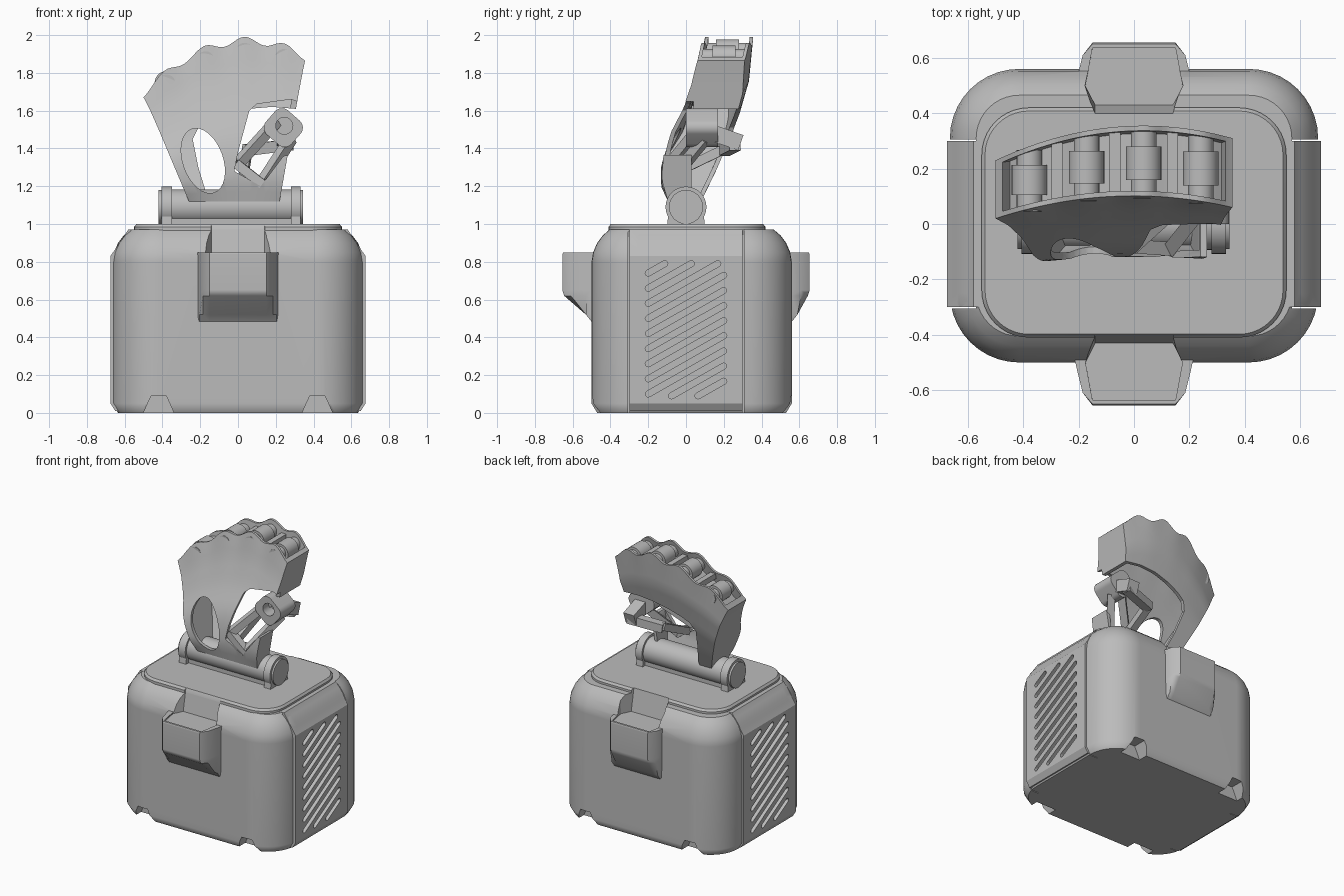
import bpy, bmesh, math
from mathutils import Vector

if "Cube" in bpy.data.objects:
    bpy.data.objects.remove(bpy.data.objects["Cube"])

grey = bpy.data.materials.new("matte_grey")
grey.use_nodes = True
COLOUR = (0.5, 0.5, 0.5, 1)
grey.diffuse_color = COLOUR
grey.node_tree.nodes["Principled BSDF"].inputs["Base Color"].default_value = COLOUR


def loft(name, *stacks, strip_caps=False):
    """Closed solid(s), each skinned over a stack of rings."""
    bm = bmesh.new()
    for rings in stacks:
        rows = [[bm.verts.new(p) for p in ring] for ring in rings]
        n = len(rows[0])
        for lo, hi in zip(rows, rows[1:]):
            for i in range(n):
                j = (i + 1) % n
                bm.faces.new((lo[i], lo[j], hi[j], hi[i]))
        for cap in (rows[0], rows[-1]):
            if strip_caps:
                for i in range(n // 2 - 1):
                    bm.faces.new((cap[i], cap[i + 1], cap[n - 2 - i], cap[n - 1 - i]))
            else:
                bm.faces.new(cap)
    bmesh.ops.recalc_face_normals(bm, faces=bm.faces)
    me = bpy.data.meshes.new(name)
    bm.to_mesh(me)
    bm.free()
    me.materials.append(grey)
    ob = bpy.data.objects.new(name, me)
    bpy.context.collection.objects.link(ob)
    return ob


def combine(target, tool, operation="DIFFERENCE"):
    mod = target.modifiers.new("bool", "BOOLEAN")
    mod.operation, mod.solver, mod.object = operation, "EXACT", tool
    bpy.context.view_layer.objects.active = target
    bpy.ops.object.modifier_apply(modifier=mod.name)
    bpy.data.objects.remove(tool)


def along_y(points, y0, y1):
    return [[(x, y, z) for x, z in points] for y in (y0, y1)]


def along_x(points, x0, x1):
    return [[(x, y, z) for y, z in points] for x in (x0, x1)]


def rounded(hx, hy, r, z, cy=0.0, steps=10):
    ring = []
    for q, (sx, sy) in enumerate(((1, 1), (-1, 1), (-1, -1), (1, -1))):
        for k in range(steps + 1):
            a = math.pi / 2 * (q + k / steps)
            ring.append((sx * (hx - r) + r * math.cos(a), cy + sy * (hy - r) + r * math.sin(a), z))
    return ring


def rod(name, a, b, r, sides=28, roll=0.0):
    a, b = Vector(a), Vector(b)
    q = (b - a).to_track_quat("Z", "Y")
    ring = [q @ Vector((r * math.cos(t), r * math.sin(t), 0))
            for t in (2 * math.pi * k / sides + roll for k in range(sides))]
    return loft(name, [[p + a for p in ring], [p + b for p in ring]])


def bar(name, a, b, w):
    return rod(name, a, b, w * 0.71, 4, math.pi / 4)


# Body shell with a soft shoulder and chamfered foot
PROFILE = ((0, .03), (.05, .0), (.8, .0), (.85, .008), (.9, .03), (.94, .06), (.97, .095))
body = loft("body", [rounded(.665 - i, .53 - i, .25 - i, z, .03) for z, i in PROFILE])

# Flat side panels
for s in (1, -1):
    outline = [(.5, .01), (.65, .01), (.675, .05), (.675, .83), (.58, .972), (.5, .972)]
    panel = loft("side_panel", along_y([(s * x, z) for x, z in outline], -.3, .3))
    combine(body, panel, "UNION")

# Front and back handles
lip = [(-.23, .42), (-.205, .53), (-.185, .61), (-.15, .655), (.15, .655), (.185, .61), (.205, .53), (.23, .42)]
for s in (1, -1):
    base = .55 if s > 0 else .49
    rings = [[(x, s * min(y, lim), z) for x, y in lip]
             for z, lim in ((.47, base), (.52, base + .04), (.62, .645), (.65, .66), (.84, .66), (.85, .65))]
    combine(body, loft("handle", rings), "UNION")

# Lid
lid = loft("lid", [rounded(.55 - i, .415 - i, .17 - i, z, .005)
                   for z, i in ((.93, 0), (.985, 0), (1, .012))])

# Pockets above the handles
for s in (1, -1):
    for target in (body, lid):
        def floor(back, wide, z):
            return [(x, s * y, z) for x, y in
                    ((-wide, .5), (-.14, back), (.14, back), (wide, .5), (.15, .635), (-.15, .635))]
        combine(target, loft("pocket_cutter", [floor(.43, .175, .84), floor(.38, .18, 1.1)]))

# Slits beside the panels
for s in (1, -1):
    cuts = [along_y([(s * .57, -.1), (s * .8, -.1), (s * .8, 1.1), (s * .57, 1.1)], y - .003, y + .003)
            for y in (-.303, .303)]
    combine(body, loft("slit_cutter", *cuts))

# Foot notches
notches = []
for x in (-.42, .42):
    for y0, y1 in ((-.7, -.4), (.46, .8)):
        notches.append(along_y([(x - .09, -.02), (x + .09, -.02), (x + .04, .09), (x - .04, .09)], y0, y1))
combine(body, loft("notch_cutter", *notches))

# Diagonal vent slots
SLOPE, LOW, HIGH, R = .57, .09, .79, .016
tilt = math.atan(SLOPE)
for s in (1, -1):
    slots = []
    for k in range(-2, 9):
        start = .1 + .08 * k
        ya = -.2 + max(0, (LOW - start) / SLOPE)
        yb = min(.2, -.2 + (HIGH - start) / SLOPE)
        if yb - ya < .03:
            continue
        outline = []
        for y, turn in ((yb, -.5), (ya, .5)):
            for j in range(7):
                a = tilt + math.pi * (turn + j / 6)
                outline.append((s * (y + R * math.cos(a)), start + SLOPE * (y + .2) + R * math.sin(a)))
        slots.append(along_x(outline, s * .65, s * .72))
    combine(body, loft("slot_cutter", *slots))

# Wrist hinge with end caps and ears
rod("wrist_barrel", (-.36, 0, 1.09), (.28, 0, 1.09), .093, 40)
for x0, x1 in ((-.35, -.42), (.28, .345)):
    mid = x0 + .8 * (x1 - x0)
    rod("wrist_cap", (x0, 0, 1.09), (mid, 0, 1.09), .108, 40)
    rod("wrist_cap_end", (mid, 0, 1.09), (x1, 0, 1.09), .09, 40)
    loft("wrist_ear", along_x([(-.1, .99), (.1, .99), (.09, 1.09), (-.09, 1.09)], x0, mid))
loft("wrist_foot", along_x([(-.07, .99), (.07, .99), (.07, 1.05), (-.07, 1.05)], -.35, .28))


def mix(a, b, t):
    return a + (b - a) * t


def table(pairs, v):
    for (v0, a), (v1, b) in zip(pairs, pairs[1:]):
        if v <= v1:
            return mix(a, b, (v - v0) / (v1 - v0))
    return pairs[-1][1]


FRONT = ((0, -.095), (.14, -.13), (.3, -.128), (.42, -.11), (.6, -.04), (.8, .01), (1, .04))
BACK = ((0, .08), (.25, .16), (.5, .23), (.75, .27), (1, .27))


def palm_point(u, v, back, inset=0.0):
    bow = 1 - (2 * u - 1) ** 2
    x = mix(mix(-.26, -.5, v), mix(.22, .355, v), u)
    z = mix(mix(1.12, 1.69, v), mix(1.12, 1.885, v), u) + .17 * v * bow
    z += .02 * v ** 8 * math.cos(8 * math.pi * (u - .125))
    if back:
        y = table(BACK, v) + v * (.08 * (u - .5) + .08 * bow) - inset
    else:
        y = table(FRONT, v) + v * (.04 * (u - .5) + .06 * bow) + inset
    return Vector((x, y, z))


def palm_solid(name, v0, v1, inset, n=40, rows=16):
    us = [mix(inset * 1.6, 1 - inset * 1.6, k / n) for k in range(n + 1)]
    rings = []
    for r in range(rows + 1):
        v = mix(v0, v1, r / rows)
        rings.append([palm_point(u, v, False, inset) for u in us]
                     + [palm_point(u, v, True, inset) for u in reversed(us)])
    return loft(name, rings, strip_caps=True)


# Hollow palm with a knuckle tray on top
palm = palm_solid("palm", 0, 1, 0)
combine(palm, palm_solid("hollow_cutter", -.1, .84, .025))
combine(palm, palm_solid("tray_cutter", .88, 1.12, .018))

# Palm openings: oval, thumb window and rear arch
oval = []
for k in range(32):
    t = 2 * math.pi * k / 32
    a, b = .11 * math.cos(t), .172 * math.sin(t)
    oval.append((-.185 + a - .22 * b, 1.335 + b))
window = [(-.02, 1.28), (.0, 1.38), (.06, 1.6), (.1, 1.635), (.28, 1.66), (.45, 1.6), (.45, 1.4), (.24, 1.36),
          (.12, 1.2)]
arch = [(.5, 1.0), (.5, 1.56), (.3, 1.61), (.18, 1.62), (.06, 1.61), (-.06, 1.58), (-.15, 1.545),
        (-.21, 1.51), (-.24, 1.45), (-.21, 1.3), (-.17, 1.17), (-.16, 1.0)]
combine(palm, loft("oval_cutter", along_y(oval, -.5, .04)))
combine(palm, loft("window_cutter", along_y(window, -.5, .04)))
combine(palm, loft("arch_cutter", along_y(arch, .03, .7)))

# Knuckle barrels and the ribs between them
for k in range(4):
    u = .125 + .25 * k
    a, b = palm_point(u, .92, False), palm_point(u, .92, True)
    rod("knuckle_barrel", a.lerp(b, .28), a.lerp(b, .74), .064)
    rod("knuckle_pin", a.lerp(b, .03), a.lerp(b, .97), .046)
    if k:
        a, b = palm_point(u - .125, .94, False), palm_point(u - .125, .94, True)
        bar("knuckle_rib", a.lerp(b, .05), a.lerp(b, .95), .04)

# Thumb mount: pierced head and an open frame leaning backwards
head_outline = []
for x, y, _ in rounded(.085, .09, .05, 0):
    c, s = math.cos(.85), math.sin(.85)
    head_outline.append((.24 + c * x - s * y, 1.51 + s * x + c * y))
head = loft("thumb_head", along_y(head_outline, .0, .17))
combine(head, rod("head_hole_cutter", (.245, -.1, 1.52), (.245, .09, 1.52), .045))
for name, a, b, w in (
        ("thumb_upper_rail", (.2, .1, 1.54), (.0, -.08, 1.32), .05),
        ("thumb_lower_rail", (.28, .1, 1.45), (.13, -.09, 1.22), .05),
        ("thumb_outer_arm", (.25, .12, 1.49), (.25, .29, 1.43), .085),
        ("thumb_inner_arm", (.03, -.06, 1.27), (.05, .21, 1.4), .05),
        ("thumb_rear_bar", (.28, .26, 1.42), (.04, .2, 1.39), .06),
        ("thumb_base_bar", (-.01, -.08, 1.32), (.13, -.09, 1.21), .05)):
    bar(name, a, b, w)

# Smooth curves, crisp edges, flat walls kept flat
for ob in bpy.context.scene.objects:
    ob.select_set(ob.type == "MESH")
bpy.context.view_layer.objects.active = body
bpy.ops.object.shade_smooth_by_angle(angle=math.radians(32))
weighted = body.modifiers.new("weighted_normals", "WEIGHTED_NORMAL")
weighted.keep_sharp = True
